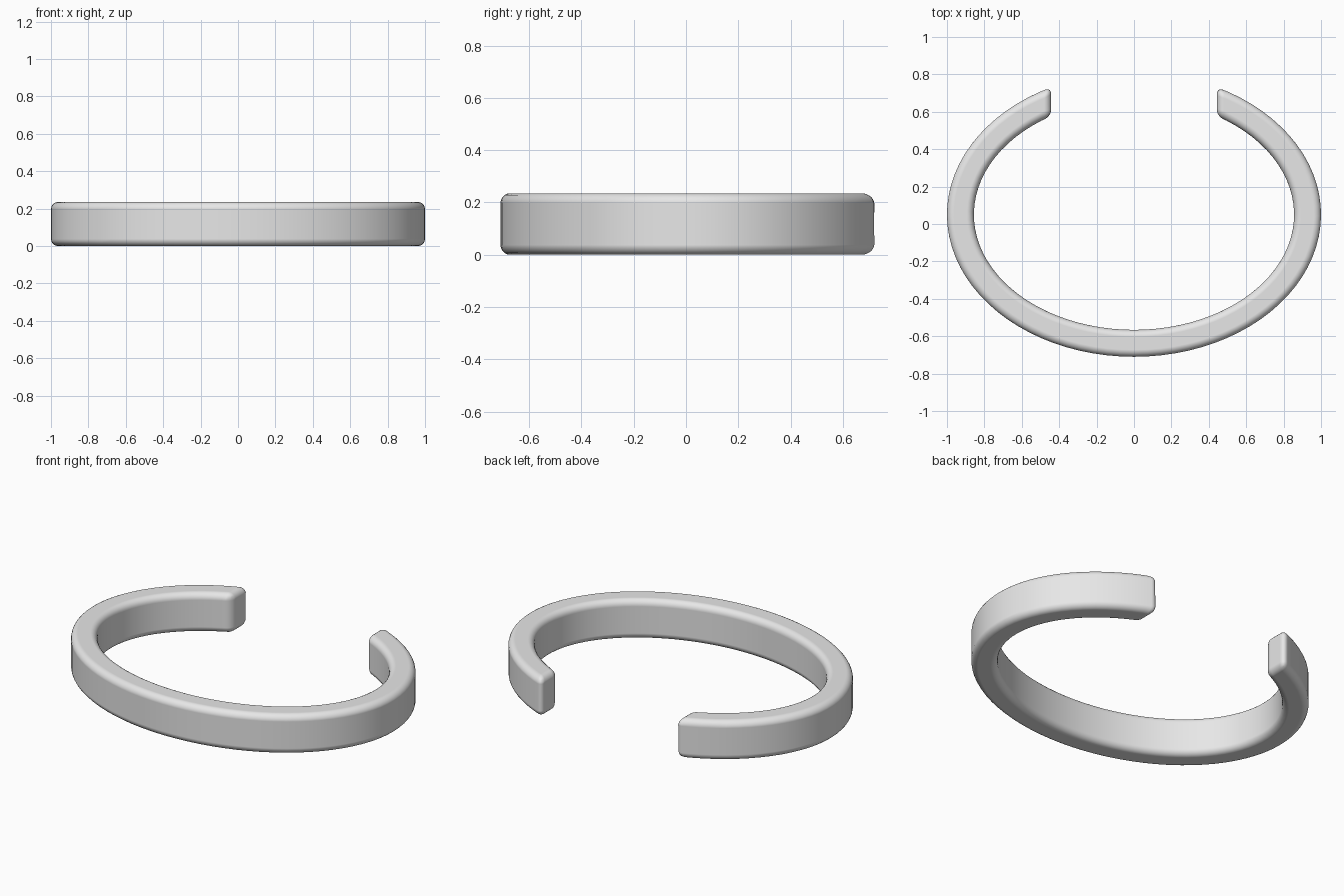
import bpy
import bmesh
from math import sin, cos, asin, pi

cube = bpy.data.objects.get("Cube")
if cube:
    bpy.data.objects.remove(cube, do_unlink=True)

HEIGHT = 0.235
GAP = 0.443        # half width of the opening at the back
CENTRE_Y = 0.05
STEPS = 72


def open_ellipse(bm, a, b):
    """Points round an ellipse, stopping at the straight-sided opening."""
    start = asin(GAP / a)
    span = 2 * pi - 2 * start
    angles = [start + span * i / STEPS for i in range(STEPS + 1)]
    return [bm.verts.new((a * sin(t), CENTRE_Y + b * cos(t), 0)) for t in angles]


# Plain grey metal
grey = bpy.data.materials.new("plain grey")
grey.use_nodes = True
colour = (0.8, 0.8, 0.8, 1)
grey.diffuse_color = colour
grey.node_tree.nodes["Principled BSDF"].inputs["Base Color"].default_value = colour

# Flat band between the two ellipses, raised to full height
bm = bmesh.new()
outer = open_ellipse(bm, 1.0, 0.76)
inner = open_ellipse(bm, 0.856, 0.616)
for i in range(STEPS):
    bm.faces.new((outer[i], outer[i + 1], inner[i + 1], inner[i]))
raised = bmesh.ops.extrude_face_region(bm, geom=bm.faces[:])["geom"]
top = [v for v in raised if isinstance(v, bmesh.types.BMVert)]
bmesh.ops.translate(bm, verts=top, vec=(0, 0, HEIGHT))
bmesh.ops.recalc_face_normals(bm, faces=bm.faces)

mesh = bpy.data.meshes.new("open_cuff")
bm.to_mesh(mesh)
bm.free()
mesh.materials.append(grey)
cuff = bpy.data.objects.new("open_cuff", mesh)
bpy.context.collection.objects.link(cuff)

# Soft rounded edges all round
bpy.context.view_layer.objects.active = cuff
cuff.select_set(True)
bpy.ops.object.shade_smooth()
bevel = cuff.modifiers.new("rounded_edges", "BEVEL")
bevel.width = 0.038
bevel.segments = 5
bevel.limit_method = "ANGLE"
bevel.use_clamp_overlap = False
bevel.harden_normals = True
